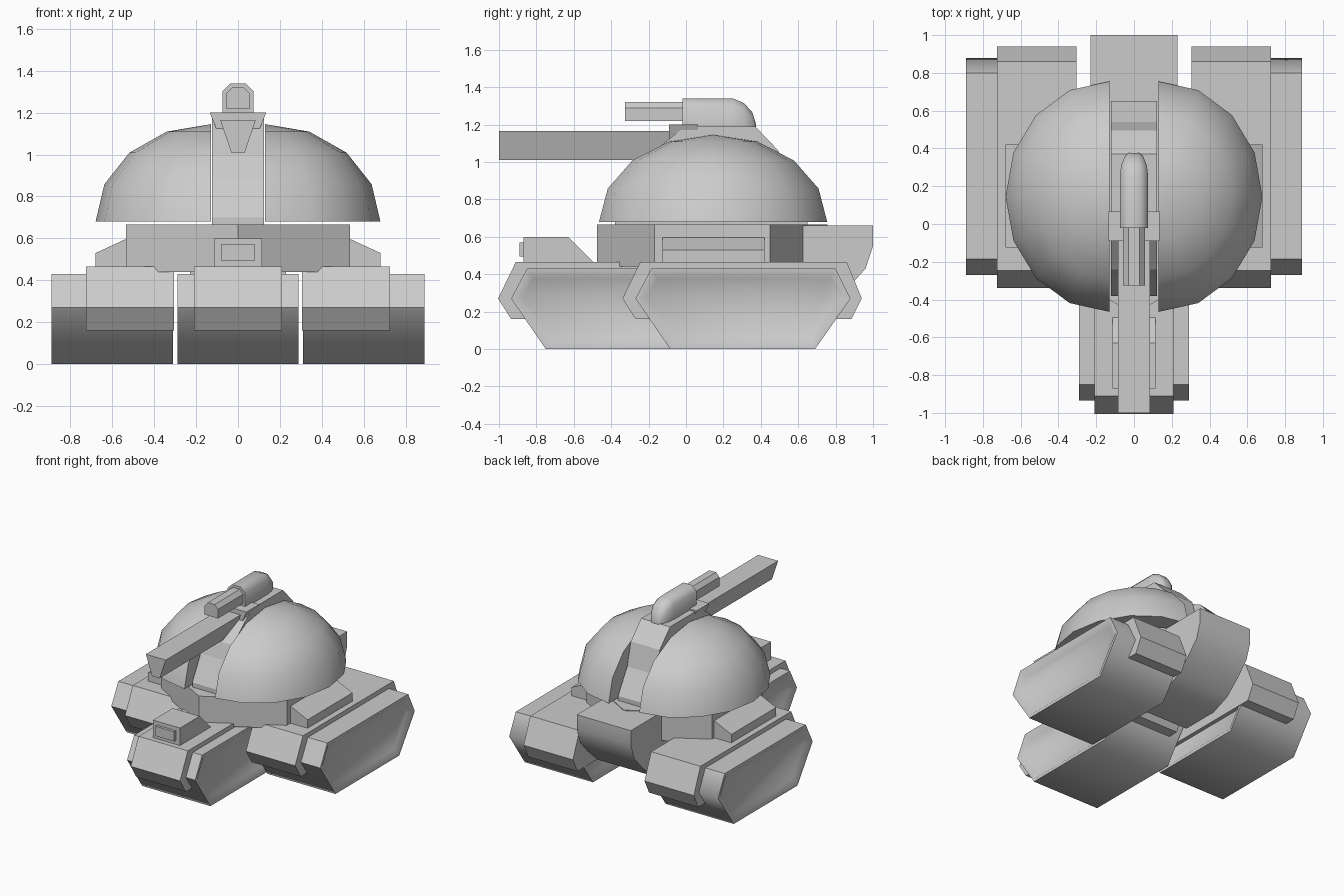
import bpy, bmesh, math
from mathutils import Vector

if "Cube" in bpy.data.objects:
    bpy.data.objects.remove(bpy.data.objects["Cube"])


def finish(name, bm, smooth=None):
    bmesh.ops.remove_doubles(bm, verts=bm.verts[:], dist=1e-5)
    bmesh.ops.recalc_face_normals(bm, faces=bm.faces[:])
    me = bpy.data.meshes.new(name)
    bm.to_mesh(me)
    bm.free()
    ob = bpy.data.objects.new(name, me)
    bpy.context.collection.objects.link(ob)
    if smooth:
        bpy.ops.object.select_all(action='DESELECT')
        ob.select_set(True)
        bpy.context.view_layer.objects.active = ob
        bpy.ops.object.shade_smooth_by_angle(angle=math.radians(smooth))
    return ob


def loft(rings):
    """Closed solid through a list of equal-length point rings."""
    bm = bmesh.new()
    vs = [[bm.verts.new(p) for p in r] for r in rings]
    n = len(vs[0])
    for a, b in zip(vs, vs[1:]):
        for i in range(n):
            j = (i + 1) % n
            bm.faces.new((a[i], a[j], b[j], b[i]))
    caps = [bm.faces.new(vs[0]), bm.faces.new(vs[-1])]
    bmesh.ops.recalc_face_normals(bm, faces=bm.faces[:])
    return bm, caps


def side_prism(name, prof, x0, x1, smooth=None):
    bm, _ = loft([[(x, y, z) for y, z in prof] for x in (x0, x1)])
    return finish(name, bm, smooth)


def front_prism(name, prof, y0, y1):
    bm, _ = loft([[(x, y, z) for x, z in prof] for y in (y0, y1)])
    return finish(name, bm)


# Track units: belt with recessed side panels, plus a fender
TRACK = [(-.085, 0), (-.27, .27), (-.185, .43), (.80, .43), (.88, .27), (.69, 0)]
FENDER = [(-.27, .16), (-.34, .27), (-.245, .465), (.86, .465), (.94, .27), (.885, .16)]


def track_unit(name, cx, fx, dy):
    bm, caps = loft([[(cx + s * .29, y + dy, z) for y, z in TRACK] for s in (-1, 1)])
    bmesh.ops.inset_individual(bm, faces=caps, thickness=.025, depth=0)
    bmesh.ops.inset_individual(bm, faces=caps, thickness=.038, depth=-.025)
    finish(name + "_track", bm, 62)
    side_prism(name + "_fender", [(y + dy, z) for y, z in FENDER], fx - .21, fx + .21)


track_unit("front", 0, 0, -.665)
track_unit("right", .60, .515, 0)
track_unit("left", -.60, -.515, 0)

# Lamp housing on the front fender
side_prism("lamp_housing", [(-.87, .46), (-.87, .60), (-.63, .60), (-.49, .46)], -.115, .115)
side_prism("lamp", [(-.89, .495), (-.89, .57), (-.86, .57), (-.86, .495)], -.08, .08)

# Hexagonal hull
hexa = [(.617 * math.sin(math.radians(a)), .14 - .617 * math.cos(math.radians(a)))
        for a in range(0, 360, 60)]
bm, _ = loft([[(x, y, z) for x, y in hexa] for z in (.44, .665)])
finish("hull", bm)

# Rear engine block with curved underside
side_prism("engine_block", [(.3, .66), (1.0, .66), (1.0, .55), (.96, .43), (.87, .33),
                            (.75, .22), (.6, .16), (.3, .16)], -.23, .23, 40)

# Side steps and split dome halves
for s, side in ((1, "right"), (-1, "left")):
    front_prism(side + "_step", [(s * .5, .465), (s * .5, .597), (s * .535, .597),
                                 (s * .68, .53), (s * .68, .465)], -.125, .42)
    bm = bmesh.new()
    bmesh.ops.create_uvsphere(bm, u_segments=16, v_segments=8, radius=1)
    for n in (Vector((s, 0, 0)), Vector((0, 0, 1))):
        bmesh.ops.bisect_plane(bm, geom=bm.verts[:] + bm.edges[:] + bm.faces[:], dist=1e-4,
                               plane_co=(0, 0, 0), plane_no=n, clear_inner=True)
        bmesh.ops.holes_fill(bm, edges=[e for e in bm.edges if e.is_boundary], sides=0)
    for v in bm.verts:
        v.co = (v.co.x * .55 + s * .13, v.co.y * .61 + .145, v.co.z * .465 + .68)
    finish(side + "_dome", bm, 40)

# Central spine between the domes
side_prism("turret_spine", [(-.38, .65), (-.38, .70), (-.28, .885), (-.24, 1.0), (-.07, 1.14),
                            (0, 1.19), (.37, 1.19), (.495, 1.06), (.54, .885),
                            (.65, .70), (.65, .65)], -.123, .123)

# Main gun: wedge section mantlet and barrel
front_prism("mantlet", [(-.135, 1.2), (.135, 1.2), (.04, .97), (-.04, .97)], -.09, .065)
front_prism("main_barrel", [(-.085, 1.165), (.085, 1.165), (.032, 1.01), (-.032, 1.01)], -1.0, 0)


# Small roof gun with rounded back
def section(y, w, z0, z1, c):
    return [(-w, y, z0), (w, y, z0), (w, y, z1 - c), (w * .5, y, z1),
            (-w * .5, y, z1), (-w, y, z1 - c)]


bm, _ = loft([section(-.02, .075, 1.18, 1.34, .038), section(.25, .075, 1.18, 1.34, .038),
              section(.31, .068, 1.18, 1.315, .036), section(.355, .05, 1.18, 1.265, .03),
              section(.375, .03, 1.18, 1.2, .01)])
finish("roof_gun_body", bm, 50)
bm, _ = loft([section(y, .057, 1.22, 1.32, .03) for y in (-.325, 0)])
finish("roof_gun_barrel", bm)
